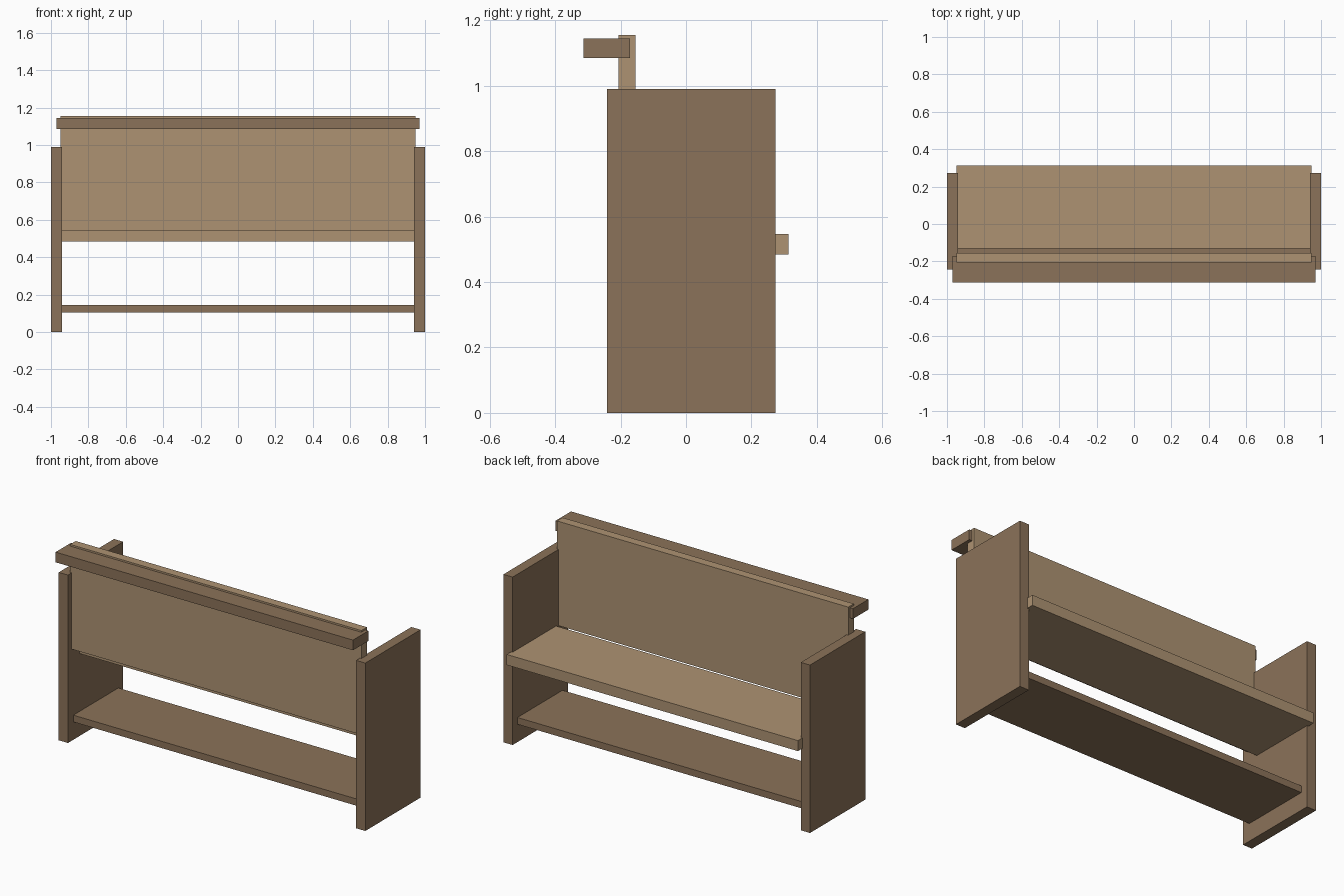
import bpy

if "Cube" in bpy.data.objects:
    bpy.data.objects.remove(bpy.data.objects["Cube"])


def material(name, rgb):
    m = bpy.data.materials.new(name)
    m.diffuse_color = (*rgb, 1)
    m.use_nodes = True
    m.node_tree.nodes["Principled BSDF"].inputs["Base Color"].default_value = m.diffuse_color
    return m


dark = material("dark_wood", (0.26, 0.17, 0.10))
light = material("light_wood", (0.42, 0.29, 0.17))


def board(name, x, y, z, mat):
    """Box spanning the given (min, max) ranges."""
    spans = (x, y, z)
    bpy.ops.mesh.primitive_cube_add(size=1, location=[(a + b) / 2 for a, b in spans])
    ob = bpy.context.object
    ob.name = name
    ob.scale = [b - a for a, b in spans]
    bpy.ops.object.transform_apply(location=False, rotation=False, scale=True)
    ob.data.materials.append(mat)
    return ob


# End panels
for side, x in (("left", (-1.0, -0.94)), ("right", (0.94, 1.0))):
    board(f"{side}_end_panel", x, (-0.242, 0.273), (0, 0.99), dark)

# Seat and backrest, let slightly into the end panels
board("seat", (-0.95, 0.95), (-0.132, 0.314), (0.485, 0.547), light)
board("backrest", (-0.95, 0.95), (-0.207, -0.155), (0.54, 1.155), light)

# Rail along the top of the backrest
board("top_rail", (-0.97, 0.97), (-0.314, -0.171), (1.085, 1.145), dark)

# Shelf under the seat
board("lower_shelf", (-0.945, 0.945), (-0.192, 0.228), (0.105, 0.145), dark)
